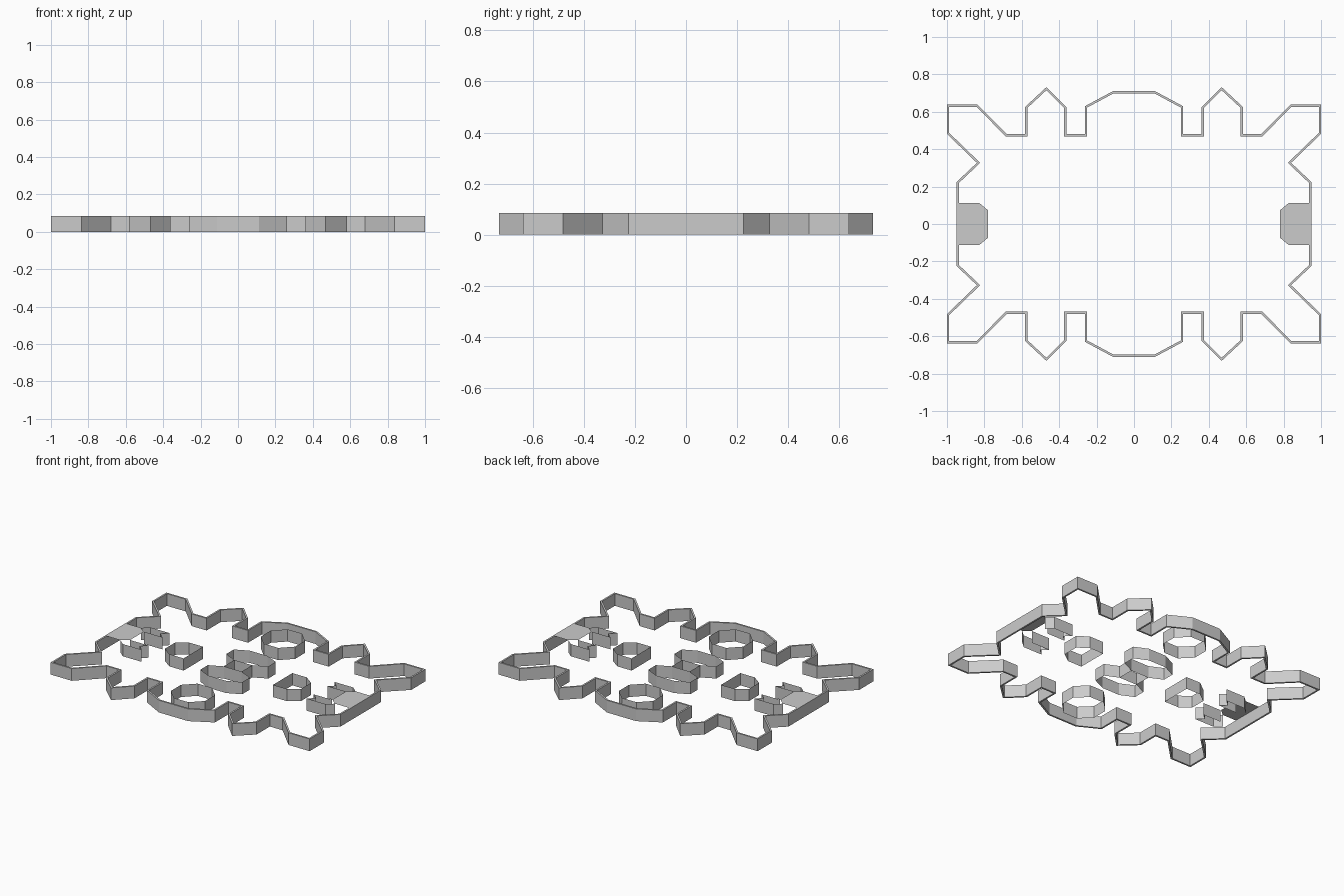
import bpy, bmesh

if "Cube" in bpy.data.objects:
    bpy.data.objects.remove(bpy.data.objects["Cube"])

H = 0.085  # common height


def make_wall(name, pts, closed=True, thickness=0.0):
    """Upright ribbon following a plan outline."""
    bm = bmesh.new()
    low = [bm.verts.new((x, y, 0)) for x, y in pts]
    high = [bm.verts.new((x, y, H)) for x, y in pts]
    n = len(pts)
    for i in range(n if closed else n - 1):
        j = (i + 1) % n
        bm.faces.new((low[i], low[j], high[j], high[i]))
    ob = finish(name, bm)
    if thickness:
        mod = ob.modifiers.new("rim_thickness", 'SOLIDIFY')
        mod.thickness = thickness
        mod.offset = -1
        mod.use_even_offset = True
    return ob


def make_plate(name, pts, z):
    bm = bmesh.new()
    bm.faces.new([bm.verts.new((x, y, z)) for x, y in pts])
    return finish(name, bm)


def finish(name, bm):
    me = bpy.data.meshes.new(name)
    bm.to_mesh(me)
    bm.free()
    ob = bpy.data.objects.new(name, me)
    bpy.context.collection.objects.link(ob)
    return ob


def chamfered(cx, cy, hx, hy, fx, fy):
    """Eight-sided outline: half sizes hx, hy and half flats fx, fy."""
    q = [(hx, -fy), (hx, fy), (fx, hy), (-fx, hy),
         (-hx, fy), (-hx, -fy), (-fx, -hy), (fx, -hy)]
    return [(cx + x, cy + y) for x, y in q]


# Outer rim: one quarter, mirrored to a full counterclockwise outline
quarter = [(0.948, 0.225), (0.84, 0.327), (1.0, 0.482), (1.0, 0.638),
           (0.837, 0.638), (0.68, 0.48), (0.582, 0.48), (0.582, 0.626),
           (0.468, 0.732), (0.361, 0.624), (0.361, 0.48), (0.262, 0.48),
           (0.262, 0.63), (0.113, 0.71)]
upper = quarter + [(-x, y) for x, y in reversed(quarter)]
outline = upper + [(x, -y) for x, y in reversed(upper)]
# second half must run left to right along the bottom
outline = upper + [(-x, -y) for x, y in upper]
make_wall("outer_rim", outline, thickness=0.012)

# Octagonal rings and wide central rings
for s, side in ((1, "back"), (-1, "front")):
    make_wall(side + "_octagon_ring",
              chamfered(0, s * 0.496, 0.132, 0.131, 0.055, 0.055))
    make_wall(side + "_centre_ring",
              chamfered(0, s * 0.143, 0.162, 0.085, 0.069, 0.041))

# Short walls linking the central rings
for s, side in ((1, "right"), (-1, "left")):
    make_wall(side + "_centre_link", [(s * 0.069, -0.058), (s * 0.069, 0.058)],
              closed=False)

    # Six-sided inner pockets
    d = [(0.345, -0.107), (0.455, -0.107), (0.525, -0.056),
         (0.525, 0.056), (0.455, 0.107), (0.345, 0.107)]
    make_wall(side + "_pocket", [(s * x, y) for x, y in d])

    # Side tab on the rim
    tab = [(0.946, -0.113), (0.946, 0.113), (0.828, 0.113),
           (0.78, 0.073), (0.78, -0.073), (0.828, -0.113)]
    make_plate(side + "_tab", [(s * x, y) for x, y in tab], H)

    # Notched prongs in front of the tab
    prong = [(0.828, 0.113), (0.783, 0.152), (0.637, 0.152),
             (0.68, 0.113), (0.637, 0.076), (0.78, 0.076)]
    for t, end in ((1, "back"), (-1, "front")):
        make_wall(side + "_" + end + "_prong",
                  [(s * x, t * y) for x, y in prong], closed=False)
